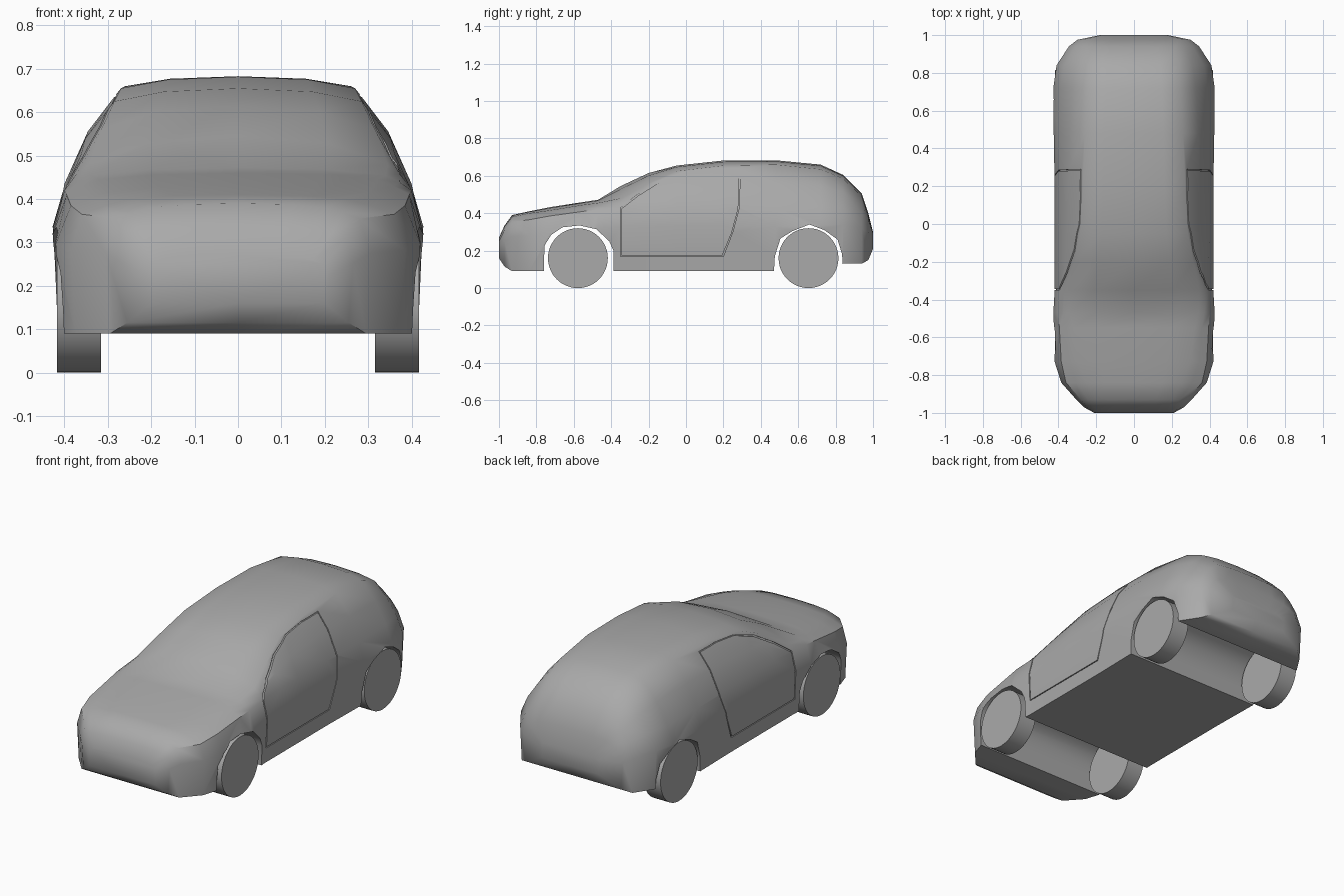
import bpy
import bmesh
import math

default_cube = bpy.data.objects.get("Cube")
if default_cube:
    bpy.data.objects.remove(default_cube, do_unlink=True)

grey = bpy.data.materials.new("plain grey")
grey.use_nodes = True
grey.diffuse_color = (0.4, 0.4, 0.4, 1)
grey.node_tree.nodes["Principled BSDF"].inputs["Base Color"].default_value = (0.4, 0.4, 0.4, 1)


def make_object(name, bm):
    bmesh.ops.recalc_face_normals(bm, faces=bm.faces[:])
    mesh = bpy.data.meshes.new(name)
    bm.to_mesh(mesh)
    bm.free()
    mesh.materials.append(grey)
    obj = bpy.data.objects.new(name, mesh)
    bpy.context.collection.objects.link(obj)
    return obj


def activate(obj):
    bpy.ops.object.select_all(action='DESELECT')
    obj.select_set(True)
    bpy.context.view_layer.objects.active = obj


def loft(name, rings):
    """Skin a row of closed rings and cap both ends."""
    bm = bmesh.new()
    loops = [[bm.verts.new(p) for p in ring] for ring in rings]
    for a, b in zip(loops, loops[1:]):
        for i in range(len(a)):
            j = (i + 1) % len(a)
            bm.faces.new((a[i], a[j], b[j], b[i]))
    bm.faces.new(loops[0])
    bm.faces.new(loops[-1])
    return make_object(name, bm)


def prism(name, outline, half_width):
    """Extrude a side outline (y, z) across the car."""
    return loft(name, [[(x, y, z) for y, z in outline] for x in (-half_width, half_width)])


def subtract(obj, cutter):
    activate(obj)
    mod = obj.modifiers.new("cut", 'BOOLEAN')
    mod.operation = 'DIFFERENCE'
    mod.solver = 'EXACT'
    mod.object = cutter
    bpy.ops.object.modifier_apply(modifier=mod.name)
    bpy.data.objects.remove(cutter, do_unlink=True)


# Body stations: y, top, roof edge (x, z), belt (x, z), waist x, bottom z
stations = [
    (-1.0, .27, .14, .265, .20, .25, .21, .16),
    (-.97, .335, .18, .33, .25, .31, .265, .115),
    (-.93, .39, .20, .38, .28, .355, .305, .09),
    (-.84, .41, .25, .40, .36, .365, .385, .09),
    (-.73, .432, .30, .415, .385, .385, .42, .09),
    (-.55, .46, .32, .445, .395, .41, .427, .09),
    (-.47, .472, .34, .455, .40, .42, .427, .09),
    (-.35, .545, .345, .48, .395, .43, .42, .09),
    (-.2, .615, .315, .56, .395, .435, .42, .09),
    (-.05, .655, .285, .625, .40, .435, .42, .09),
    (.2, .682, .27, .655, .40, .435, .42, .09),
    (.48, .683, .26, .66, .40, .43, .425, .09),
    (.72, .66, .245, .635, .39, .43, .427, .12),
    (.84, .605, .235, .585, .37, .43, .41, .13),
    (.94, .505, .22, .49, .31, .40, .345, .13),
    (.975, .40, .20, .39, .27, .36, .30, .15),
    (1.0, .30, .12, .295, .17, .29, .18, .21),
]


def ring(y, top, rx, rz, bx, bz, wx, bottom):
    bulge = 0.05 * (rz - bz)
    half = [
        (rx * 0.6, top - 0.25 * (top - rz)),
        (rx, rz),
        ((rx + bx) / 2 + bulge, (rz + bz) / 2 + bulge),
        (bx, bz),
        (wx, bottom + 0.7 * (bz - bottom)),
        (wx - 0.01, bottom),
    ]
    right = [(-x, y, z) for x, z in reversed(half)]
    return [(0, y, top)] + [(x, y, z) for x, z in half] + [(0, y, bottom)] + right


rings = [ring(*s) for s in stations]
body = loft("car_body", rings)

# Door seams: a thin frame that only bites into the skin
door = [(-.35, .17), (-.35, .43), (-.26, .50), (-.14, .575), (0, .625),
        (.15, .64), (.29, .64), (.285, .43), (.25, .30), (.2, .17)]
inner_door = [(y + 0.006 * (1 if y < -.03 else -1 if y > .03 else 0),
               z + 0.005 * (1 if z < .3 else -1)) for y, z in door]
seam = prism("door_seam", door, 0.6)
subtract(seam, prism("door_core", inner_door, 0.7))
subtract(seam, loft("inner_skin", [[(x * 0.975, y, z) for x, y, z in r] for r in rings]))
subtract(body, seam)

# Wheel arches run right across the underside
front_arch = [(-.755, 0), (-.76, .14), (-.755, .23), (-.72, .285), (-.66, .325),
              (-.57, .335), (-.48, .315), (-.41, .25), (-.388, .2), (-.385, 0)]
rear_arch = [(.465, 0), (.475, .17), (.505, .265), (.57, .305),
             (.66, .34), (.74, .31), (.81, .26), (.835, .18), (.84, 0)]
for outline in (front_arch, rear_arch):
    subtract(body, prism("arch_cutter", outline, 0.7))

# Wheels: plain discs
wheels = []
radius = 0.16
for place, y in (("front", -.578), ("rear", .655)):
    for side, sign in (("left", 1), ("right", -1)):
        circle = [(y + radius * math.cos(a), radius + radius * math.sin(a))
                  for a in (math.tau * i / 48 for i in range(48))]
        wheels.append(loft(f"{place}_{side}_wheel",
                           [[(sign * x, cy, cz) for cy, cz in circle] for x in (.316, .417)]))

for obj in [body] + wheels:
    activate(obj)
    bpy.ops.object.shade_smooth_by_angle(angle=math.radians(42))
